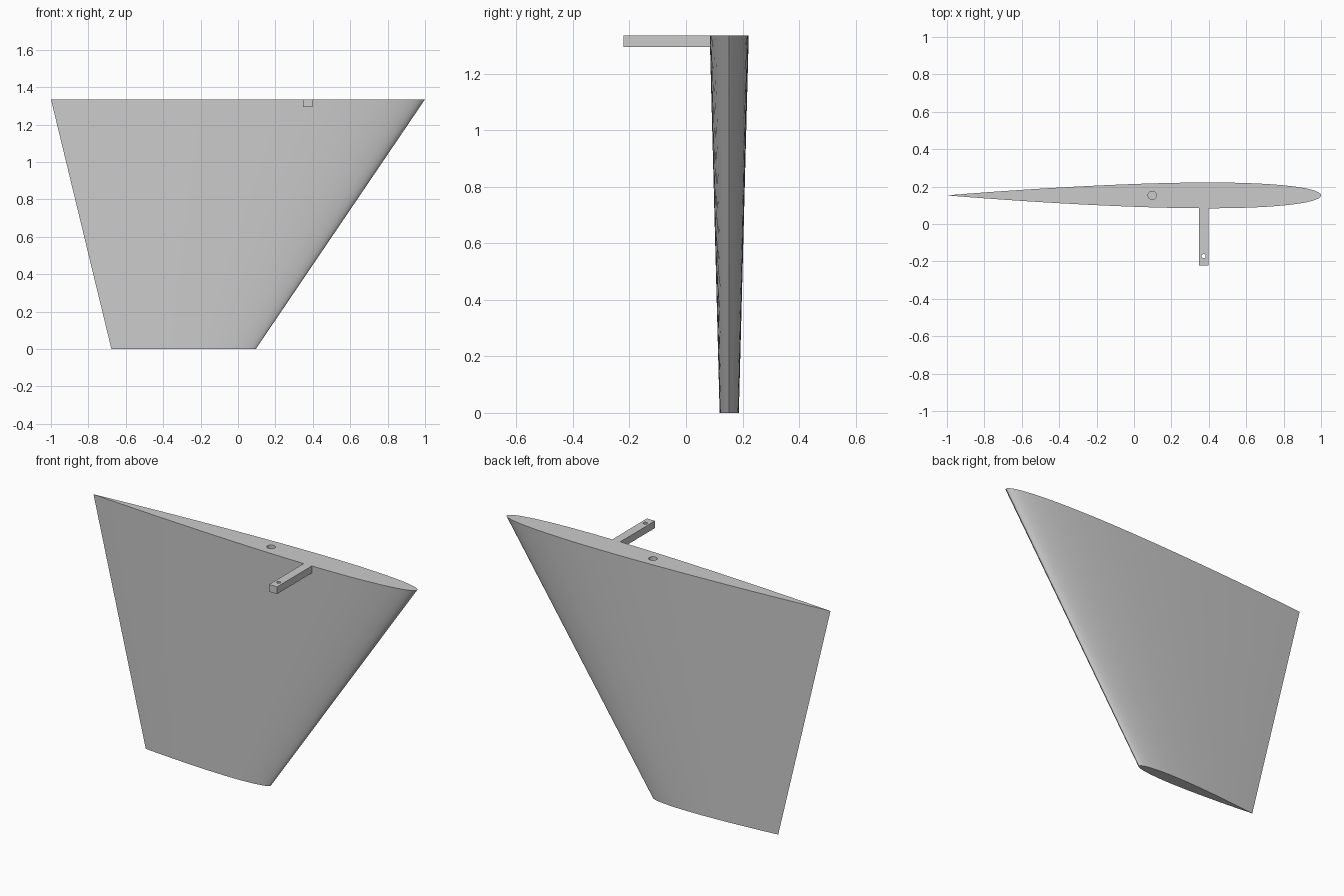
import bpy
import bmesh
from math import cos, pi, radians

cube = bpy.data.objects.get("Cube")
if cube:
    bpy.data.objects.remove(cube, do_unlink=True)

HEIGHT = 1.335
MID_Y = 0.153
STEPS = 40

grey = bpy.data.materials.new("plain grey")
grey.use_nodes = True
COLOUR = (0.6, 0.6, 0.6, 1)
grey.diffuse_color = COLOUR
grey.node_tree.nodes["Principled BSDF"].inputs["Base Color"].default_value = COLOUR


def make_object(name, bm):
    bmesh.ops.recalc_face_normals(bm, faces=bm.faces)
    mesh = bpy.data.meshes.new(name)
    bm.to_mesh(mesh)
    bm.free()
    mesh.materials.append(grey)
    obj = bpy.data.objects.new(name, mesh)
    bpy.context.collection.objects.link(obj)
    return obj


def half_thickness(t):
    """Symmetric aerofoil half thickness, scaled so its widest point is 1."""
    return 2 * (1.4845 * t**0.5 - 0.63 * t - 1.758 * t**2
                + 1.4215 * t**3 - 0.518 * t**4)


def aerofoil(bm, lead, trail, half, z):
    """Closed ring of vertices from trailing edge, round the nose and back."""
    stations = [(1 - cos(pi * i / STEPS)) / 2 for i in range(STEPS + 1)]
    upper = [(t, 1) for t in reversed(stations)]
    lower = [(t, -1) for t in stations[1:-1]]
    return [bm.verts.new((lead + (trail - lead) * t,
                          MID_Y + side * half * half_thickness(t), z))
            for t, side in upper + lower]


def drill(target, x, y, radius, top, depth):
    """Cut a round vertical hole."""
    bpy.ops.mesh.primitive_cylinder_add(
        vertices=32, radius=radius, depth=depth + 0.1,
        location=(x, y, top - depth / 2 + 0.05))
    cutter = bpy.context.object
    cutter.name = "hole_cutter"
    cutter.hide_render = True
    cutter.data.materials.append(grey)
    mod = target.modifiers.new("hole", "BOOLEAN")
    mod.operation = "DIFFERENCE"
    mod.solver = "EXACT"
    mod.object = cutter
    bpy.context.view_layer.objects.active = target
    bpy.ops.object.modifier_apply(modifier=mod.name)
    bpy.data.objects.remove(cutter, do_unlink=True)


# Tapered, swept fin lofted between two aerofoil sections
bm = bmesh.new()
tip = aerofoil(bm, 0.095, -0.677, 0.034, 0)
root = aerofoil(bm, 1.0, -1.0, 0.069, HEIGHT)
count = len(tip)
for i in range(count):
    j = (i + 1) % count
    bm.faces.new((tip[i], tip[j], root[j], root[i]))
bm.faces.new(tip)
bm.faces.new(root)
fin = make_object("fin", bm)

# Control arm sticking out at the top of the fin
bm = bmesh.new()
bmesh.ops.create_cube(bm, size=1)
start, end = -0.222, 0.088
bmesh.ops.scale(bm, vec=(0.05, end - start, 0.04), verts=bm.verts)
bmesh.ops.translate(bm, vec=(0.372, (start + end) / 2, HEIGHT - 0.02), verts=bm.verts)
arm = make_object("control_arm", bm)

# Blind pivot hole in the fin and linkage hole through the arm
drill(fin, 0.097, MID_Y, 0.022, HEIGHT, 0.3)
drill(arm, 0.372, -0.172, 0.011, HEIGHT, 0.1)

# Smooth skin with sharp rims
for obj in (fin, arm):
    bpy.ops.object.select_all(action="DESELECT")
    obj.select_set(True)
    bpy.context.view_layer.objects.active = obj
    bpy.ops.object.shade_smooth_by_angle(angle=radians(30))
